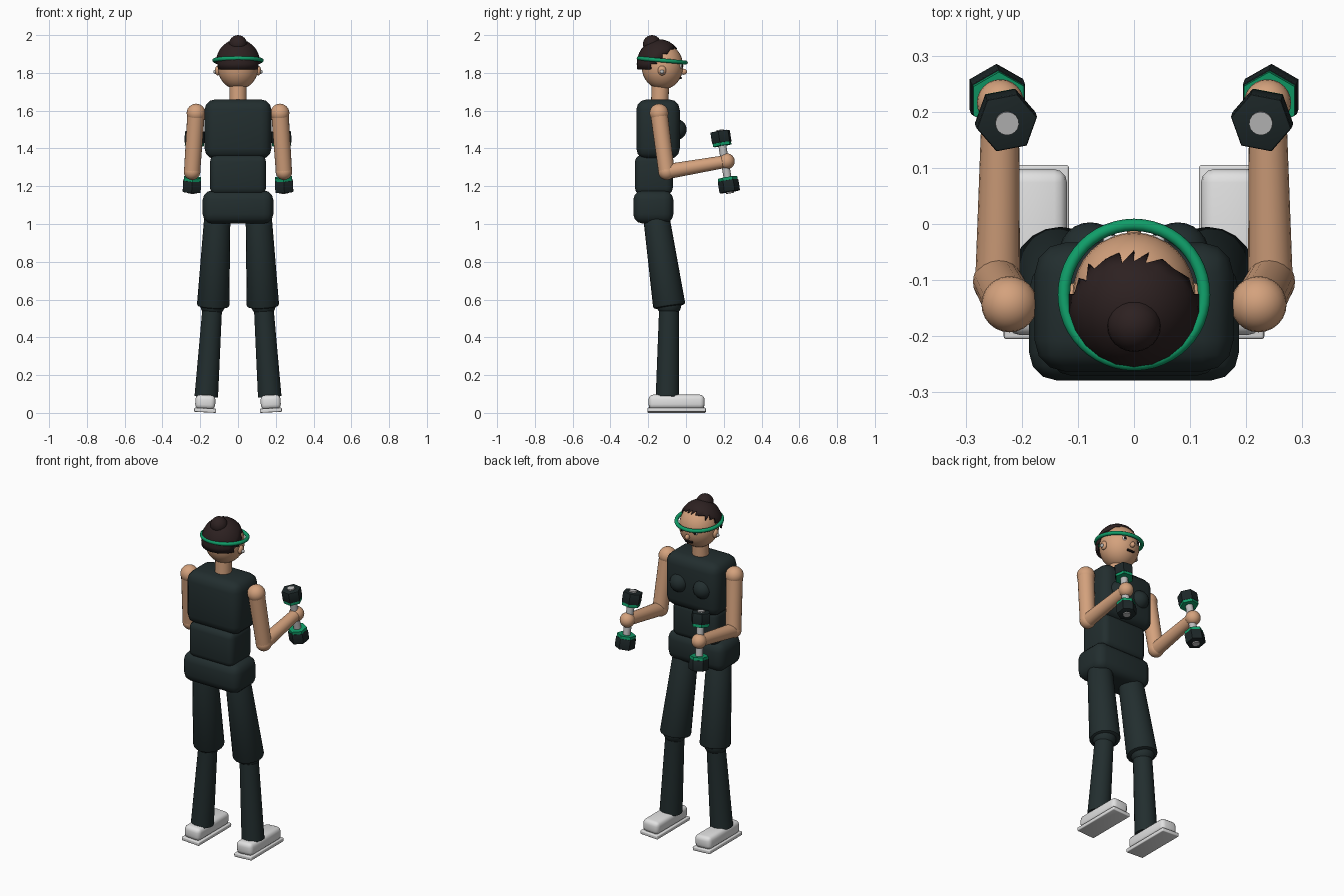
import bpy, bmesh, math
from mathutils import Vector, Matrix

cube = bpy.data.objects.get("Cube")
if cube:
    bpy.data.objects.remove(cube)


def material(name, color):
    m = bpy.data.materials.new(name)
    m.use_nodes = True
    m.diffuse_color = (*color, 1)
    m.node_tree.nodes["Principled BSDF"].inputs["Base Color"].default_value = (*color, 1)
    return m


SKIN = material("skin", (0.66, 0.36, 0.205))
CLOTH = material("dark teal cloth", (0.016, 0.027, 0.028))
HAIR = material("dark brown hair", (0.026, 0.015, 0.015))
GREEN = material("green", (0.005, 0.34, 0.14))
WHITE = material("shoe white", (0.75, 0.75, 0.75))
METAL = material("light metal", (0.5, 0.5, 0.5))
RUBBER = material("black rubber", (0.012, 0.02, 0.021))
BLACK = material("face black", (0.008, 0.006, 0.006))


def finish(name, bm, mat, angle=35):
    mesh = bpy.data.meshes.new(name)
    bm.to_mesh(mesh)
    bm.free()
    mesh.materials.append(mat)
    ob = bpy.data.objects.new(name, mesh)
    bpy.context.collection.objects.link(ob)
    bpy.ops.object.select_all(action='DESELECT')
    ob.select_set(True)
    bpy.context.view_layer.objects.active = ob
    bpy.ops.object.shade_smooth_by_angle(angle=math.radians(angle))
    return ob


def ball(name, center, radii, mat, segs=24):
    if not isinstance(radii, tuple):
        radii = (radii,) * 3
    bm = bmesh.new()
    bmesh.ops.create_uvsphere(bm, u_segments=segs, v_segments=segs // 2, radius=1)
    bm.transform(Matrix.Translation(center) @ Matrix.Diagonal((*radii, 1)))
    return finish(name, bm, mat)


def limb(name, a, b, ra, rb, mat, sides=20, bevel=0.0):
    a, b = Vector(a), Vector(b)
    bm = bmesh.new()
    bmesh.ops.create_cone(bm, cap_ends=True, segments=sides, radius1=ra, radius2=rb,
                          depth=(b - a).length)
    if bevel:
        rim = [e for e in bm.edges if any(len(f.verts) > 4 for f in e.link_faces)]
        bmesh.ops.bevel(bm, geom=rim, offset=bevel, segments=2, affect='EDGES', profile=0.5)
    turn = Vector((0, 0, 1)).rotation_difference(b - a).to_matrix().to_4x4()
    bm.transform(Matrix.Translation((a + b) / 2) @ turn)
    return finish(name, bm, mat)


def rounded_box(name, center, size, bevel, mat, lean=0.0, roll=0.0):
    bm = bmesh.new()
    bmesh.ops.create_cube(bm, size=1)
    bm.transform(Matrix.Diagonal((*size, 1)))
    bmesh.ops.bevel(bm, geom=bm.edges[:], offset=bevel, segments=3, affect='EDGES', profile=0.5)
    bm.transform(Matrix.Translation(center) @ Matrix.Rotation(lean, 4, 'X')
                 @ Matrix.Rotation(roll, 4, 'Y'))
    return finish(name, bm, mat)


# Torso
rounded_box("chest", (0, -0.148, 1.502), (0.354, 0.23, 0.315), 0.055, CLOTH)
rounded_box("abdomen", (0, -0.17, 1.26), (0.296, 0.2, 0.21), 0.035, CLOTH)
rounded_box("hips", (0, -0.173, 1.09), (0.374, 0.212, 0.175), 0.05, CLOTH)
limb("neck", (0, -0.14, 1.62), (0, -0.135, 1.75), 0.046, 0.046, SKIN)

# Head and face
ball("head", (0, -0.125, 1.835), (0.109, 0.11, 0.123), SKIN, 32)
ball("nose", (0, -0.012, 1.806), (0.013, 0.018, 0.016), SKIN, 12)
rounded_box("mouth", (0, -0.028, 1.773), (0.048, 0.012, 0.012), 0.004, BLACK, -0.4)

# Hair cap trimmed along a ragged rising hairline
bm = bmesh.new()
bmesh.ops.create_uvsphere(bm, u_segments=22, v_segments=14, radius=1)
bm.transform(Matrix.Translation((0, -0.141, 1.848)) @ Matrix.Diagonal((0.12, 0.12, 0.13, 1)))
bmesh.ops.triangulate(bm, faces=bm.faces[:])


def below_hairline(face):
    c = face.calc_center_median()
    return c.z < 1.826 + max(0, c.y + 0.2) * 0.8


bmesh.ops.delete(bm, geom=[f for f in bm.faces if below_hairline(f)], context='FACES')
hair = finish("hair", bm, HAIR)
shell = hair.modifiers.new("thickness", 'SOLIDIFY')
shell.thickness = 0.012
ball("hair_bun", (0, -0.18, 1.952), 0.048, HAIR)

# Headband
bpy.ops.mesh.primitive_torus_add(major_radius=0.125, minor_radius=0.011, major_segments=48,
                                 minor_segments=10, location=(0, -0.126, 1.866),
                                 rotation=(-0.09, 0, 0))
band = bpy.context.object
band.name = "headband"
band.data.materials.append(GREEN)
bpy.ops.object.shade_smooth_by_angle(angle=math.radians(60))

# Paired parts
for side, s in (("left", 1), ("right", -1)):
    def at(x, y, z):
        return Vector((s * x, y, z))

    # Face details
    ball(side + "_eye", at(0.042, -0.032, 1.836), 0.014, WHITE, 12)
    ball(side + "_pupil", at(0.044, -0.022, 1.836), 0.008, BLACK, 12)
    ball(side + "_ear", at(0.108, -0.127, 1.812), (0.014, 0.022, 0.026), SKIN, 16)
    ball(side + "_earring", at(0.12, -0.127, 1.806), 0.011, METAL, 12)
    ball(side + "_bust", at(0.078, -0.053, 1.5), 0.056, CLOTH)

    # Leg
    knee = at(0.135, -0.09, 0.575)
    limb(side + "_thigh", at(0.108, -0.162, 1.07), at(0.132, -0.088, 0.562),
         0.068, 0.086, CLOTH, 20, 0.012)
    ball(side + "_knee", knee, 0.066, CLOTH)
    limb(side + "_shin", knee, at(0.168, -0.098, 0.085), 0.052, 0.063, CLOTH)

    # Shoe
    rounded_box(side + "_shoe", at(0.173, -0.05, 0.057), (0.106, 0.296, 0.076), 0.024,
                WHITE, 0, -s * 0.05)
    rounded_box(side + "_sole", at(0.174, -0.05, 0.014), (0.116, 0.31, 0.022), 0.005,
                WHITE, 0, -s * 0.05)

    # Arm
    shoulder, elbow = at(0.222, -0.143, 1.587), at(0.243, -0.103, 1.277)
    hand = at(0.238, 0.216, 1.332)
    ball(side + "_shoulder", shoulder, 0.05, SKIN)
    limb(side + "_upper_arm", shoulder, elbow, 0.046, 0.043, SKIN)
    ball(side + "_elbow", elbow, 0.044, SKIN)
    limb(side + "_forearm", elbow, hand, 0.04, 0.033, SKIN)
    ball(side + "_hand", hand, 0.042, SKIN)

    # Dumbbell along one slanted axis
    top, bottom = at(0.226, 0.179, 1.498), at(0.246, 0.233, 1.163)
    limb(side + "_dumbbell_bar", top, bottom, 0.021, 0.021, METAL, 16)
    for label, a, b in (("upper", top, bottom), ("lower", bottom, top)):
        limb(f"{side}_{label}_weight", a.lerp(b, 0.02), a.lerp(b, 0.205),
             0.055, 0.055, RUBBER, 6, 0.005)
        limb(f"{side}_{label}_weight_ring", a.lerp(b, 0.2), a.lerp(b, 0.25),
             0.052, 0.052, GREEN, 6)
